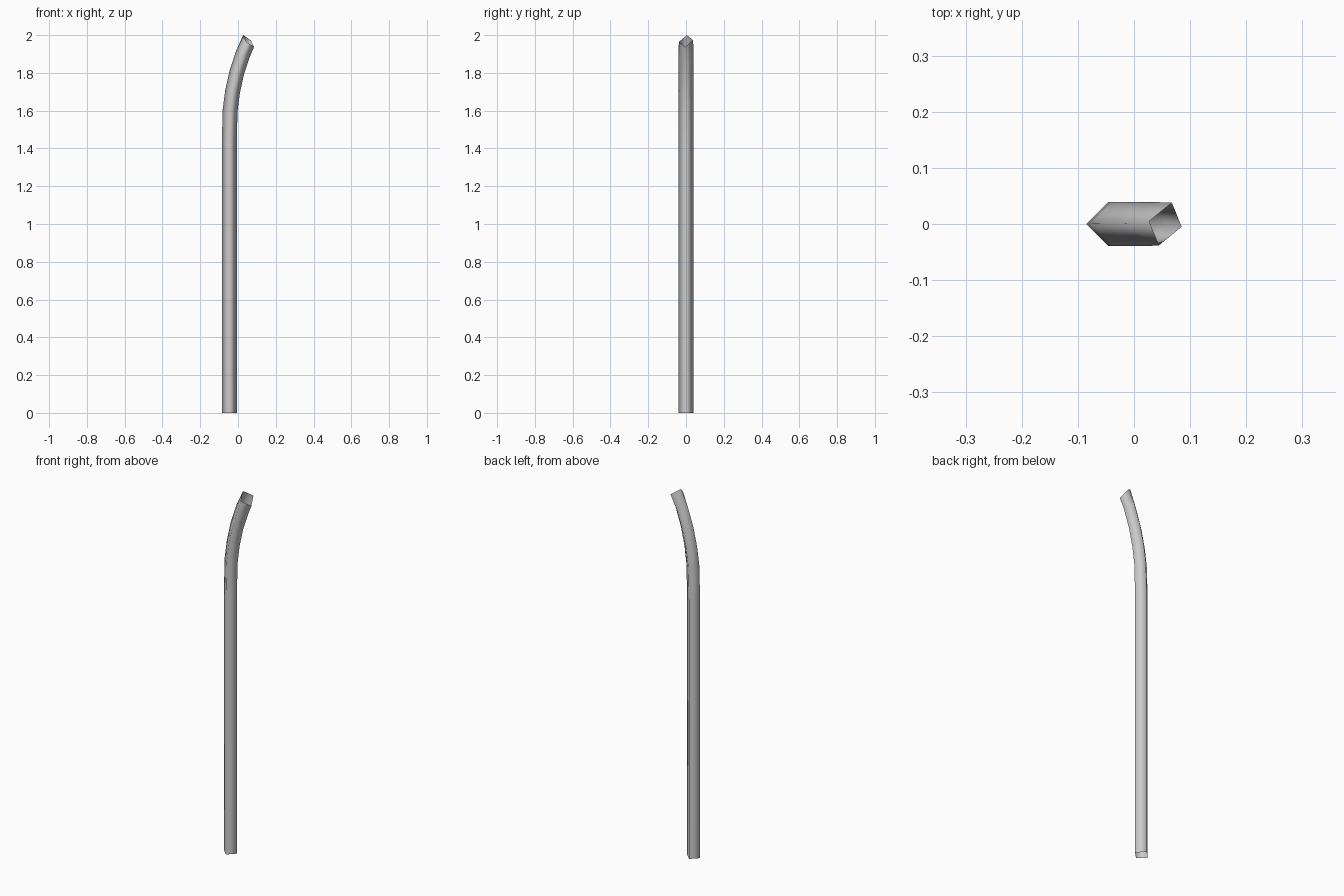
import bpy, bmesh, math
from mathutils import Vector

if "Cube" in bpy.data.objects:
    bpy.data.objects.remove(bpy.data.objects["Cube"])

R = 0.0395
# Centre line: x, z, tilt in degrees, twist fraction
stations = [(-0.046, 0.0, 0, 0), (-0.046, 1.42, 0, 0), (-0.042, 1.6, 6, 0),
            (-0.029, 1.7, 11, 0.1), (-0.007, 1.8, 16, 0.2), (0.026, 1.9, 21, 0.3)]

bm = bmesh.new()


def ring(centre, u, v):
    return [bm.verts.new(centre + d) for d in (u, v, -u, -v)]


# Four-sided sections along the straight shaft and bend
rings = []
for x, z, tilt, twist in stations:
    t = math.radians(tilt)
    u = Vector((math.cos(t), -0.12 * twist, -math.sin(t))) * R
    v = Vector((0.2 * twist, 1, 0)).normalized() * R
    rings.append(ring(Vector((x, 0, z)), u, v))

# Slanted, slightly twisted open mouth
rings.append(ring(Vector((0.056, 0, 1.9685)), Vector((0.029, -0.005, -0.0315)),
                  Vector((0.0115, 0.038, 0.0045))))

for a, b in zip(rings, rings[1:]):
    for i in range(4):
        j = (i + 1) % 4
        bm.faces.new((a[i], a[j], b[j], b[i])).smooth = True

mesh = bpy.data.meshes.new("bent_tube")
bm.to_mesh(mesh)
bm.free()
bpy.context.collection.objects.link(bpy.data.objects.new("bent_tube", mesh))
